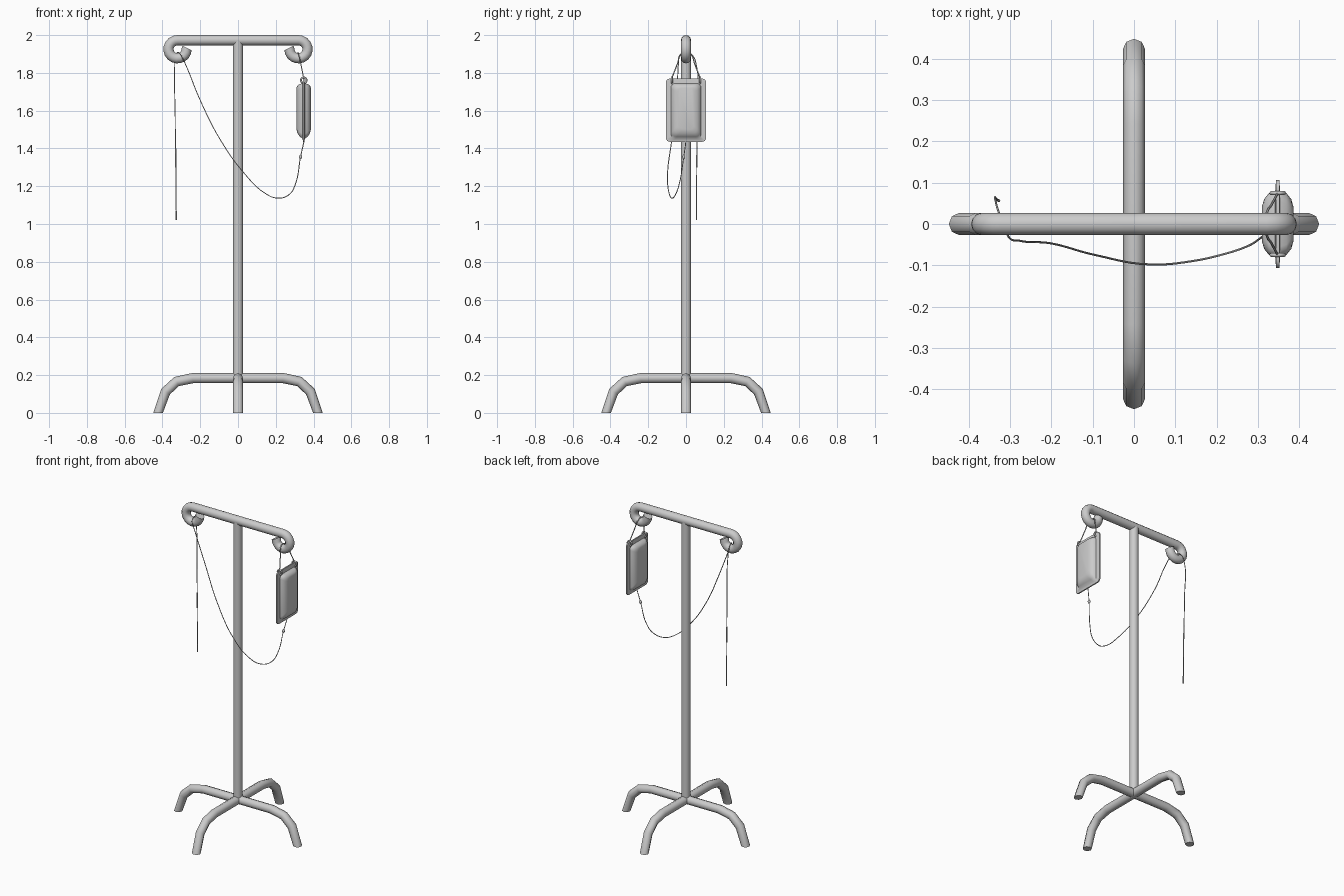
import bpy, bmesh, math
from math import sin, cos, pi

if "Cube" in bpy.data.objects:
    bpy.data.objects.remove(bpy.data.objects["Cube"])


def smooth(ob, angle=50):
    bpy.ops.object.select_all(action='DESELECT')
    ob.select_set(True)
    bpy.context.view_layer.objects.active = ob
    bpy.ops.object.shade_smooth_by_angle(angle=math.radians(angle))


def tube(name, pts, radius, res=2, curved=False):
    """Round tube swept along pts, as a mesh."""
    cu = bpy.data.curves.new(name, 'CURVE')
    cu.dimensions = '3D'
    cu.bevel_depth = radius
    cu.bevel_resolution = res
    cu.use_fill_caps = True
    cu.resolution_u = 6
    if curved:
        sp = cu.splines.new('BEZIER')
        sp.bezier_points.add(len(pts) - 1)
        for bp, p in zip(sp.bezier_points, pts):
            bp.co = p
            bp.handle_left_type = bp.handle_right_type = 'AUTO'
    else:
        sp = cu.splines.new('POLY')
        sp.points.add(len(pts) - 1)
        for q, p in zip(sp.points, pts):
            q.co = (*p, 1)
    ob = bpy.data.objects.new(name, cu)
    bpy.context.collection.objects.link(ob)
    bpy.ops.object.select_all(action='DESELECT')
    ob.select_set(True)
    bpy.context.view_layer.objects.active = ob
    bpy.ops.object.convert(target='MESH')
    ob = bpy.context.object
    smooth(ob)
    return ob


R = 0.027

# Upright pole
tube("pole", [(0, 0, 0.18), (0, 0, 1.97)], R, 4)

# Top bar with a curled hook at each end
HX, HZ, HR = 0.32, 1.925, 0.048
curl = [(HX + HR * sin(a), HZ + HR * cos(a))
        for a in [i * 1.5 * pi / 14 for i in range(15)]]
curl.append((HX - HR - 0.003, HZ + 0.006))
right = [(x, 0, z) for x, z in curl]
left = [(-x, 0, z) for x, z in reversed(curl)]
tube("top_bar_with_hooks", left + right, R, 4)

# Four bent legs, feet cut flat on the floor
profile = [(0, 0.184), (0.24, 0.184), (0.325, 0.166), (0.383, 0.113), (0.423, 0)]
for i in range(4):
    c, s = cos(i * pi / 2), sin(i * pi / 2)
    leg = tube(f"leg_{i + 1}", [(r * c, r * s, z) for r, z in profile], R, 2)
    for v in leg.data.vertices:
        if v.co.z < 0.03:
            v.co.z = 0

# Fluid bag: rounded rectangles stacked through its thickness
BX = 0.348


def outline(hy, z0, z1, r, n=4):
    pts = []
    for k, (y, z) in enumerate([(hy - r, z1 - r), (-hy + r, z1 - r),
                                (-hy + r, z0 + r), (hy - r, z0 + r)]):
        for j in range(n + 1):
            a = k * pi / 2 + j * pi / 2 / n
            pts.append((y + r * cos(a), z + r * sin(a)))
    return pts


half = [(0.004, 0.106, 1.435, 1.77, 0.02), (0.006, 0.080, 1.452, 1.745, 0.025),
        (0.021, 0.075, 1.462, 1.741, 0.025), (0.033, 0.060, 1.480, 1.733, 0.025),
        (0.038, 0.042, 1.50, 1.722, 0.02)]
layers = [(-x, *o) for x, *o in reversed(half)] + half
bm = bmesh.new()
rings = [[bm.verts.new((BX + x, y, z)) for y, z in outline(*o)] for x, *o in layers]
for a, b in zip(rings, rings[1:]):
    n = len(a)
    for i in range(n):
        bm.faces.new((a[i], a[(i + 1) % n], b[(i + 1) % n], b[i]))
bm.faces.new(rings[0])
bm.faces.new(rings[-1])
bmesh.ops.recalc_face_normals(bm, faces=bm.faces)
me = bpy.data.meshes.new("fluid_bag")
bm.to_mesh(me)
bm.free()
bag = bpy.data.objects.new("fluid_bag", me)
bpy.context.collection.objects.link(bag)
smooth(bag)

# Eyelets on the bag's top corners
for side, y in (("front", -0.075), ("back", 0.075)):
    bpy.ops.mesh.primitive_torus_add(location=(BX, y, 1.761), rotation=(pi / 2, 0, 0),
                                     major_radius=0.015, minor_radius=0.005,
                                     major_segments=16, minor_segments=8)
    bpy.context.object.name = f"bag_eyelet_{side}"
    smooth(bpy.context.object)

# Cord looped over the right hook
tube("bag_cord", [(BX, -0.075, 1.772), (0.332, -0.045, 1.85), (0.322, -0.028, 1.895),
                  (0.318, 0, 1.908), (0.322, 0.028, 1.895), (0.332, 0.045, 1.85),
                  (BX, 0.075, 1.772)], 0.003, 1, True)

# Drip line: sags from the bag, crosses the left hook and hangs down
tube("drip_line", [(0.35, 0, 1.44), (0.331, -0.012, 1.355), (0.305, -0.035, 1.215),
                   (0.272, -0.055, 1.157), (0.21, -0.075, 1.137), (0.14, -0.09, 1.165),
                   (0.04, -0.098, 1.26), (-0.09, -0.076, 1.44), (-0.20, -0.047, 1.655),
                   (-0.28, -0.04, 1.85), (-0.303, -0.032, 1.895), (-0.316, 0, 1.908),
                   (-0.328, 0.03, 1.897), (-0.335, 0.055, 1.84), (-0.333, 0.06, 1.60),
                   (-0.329, 0.057, 1.30), (-0.327, 0.056, 1.02)], 0.0025, 1, True)

# Small drip chamber and line fittings
bpy.ops.mesh.primitive_uv_sphere_add(segments=12, ring_count=8, radius=0.008,
                                     location=(0.331, -0.012, 1.355))
bpy.context.object.name = "drip_chamber"
bpy.context.object.scale.z = 1.5
smooth(bpy.context.object)
tube("line_clamp", [(-0.330, 0.058, 1.40), (-0.329, 0.057, 1.30)], 0.0035, 1)
tube("needle_hub", [(-0.327, 0.056, 1.07), (-0.327, 0.056, 1.02)], 0.0035, 1)
